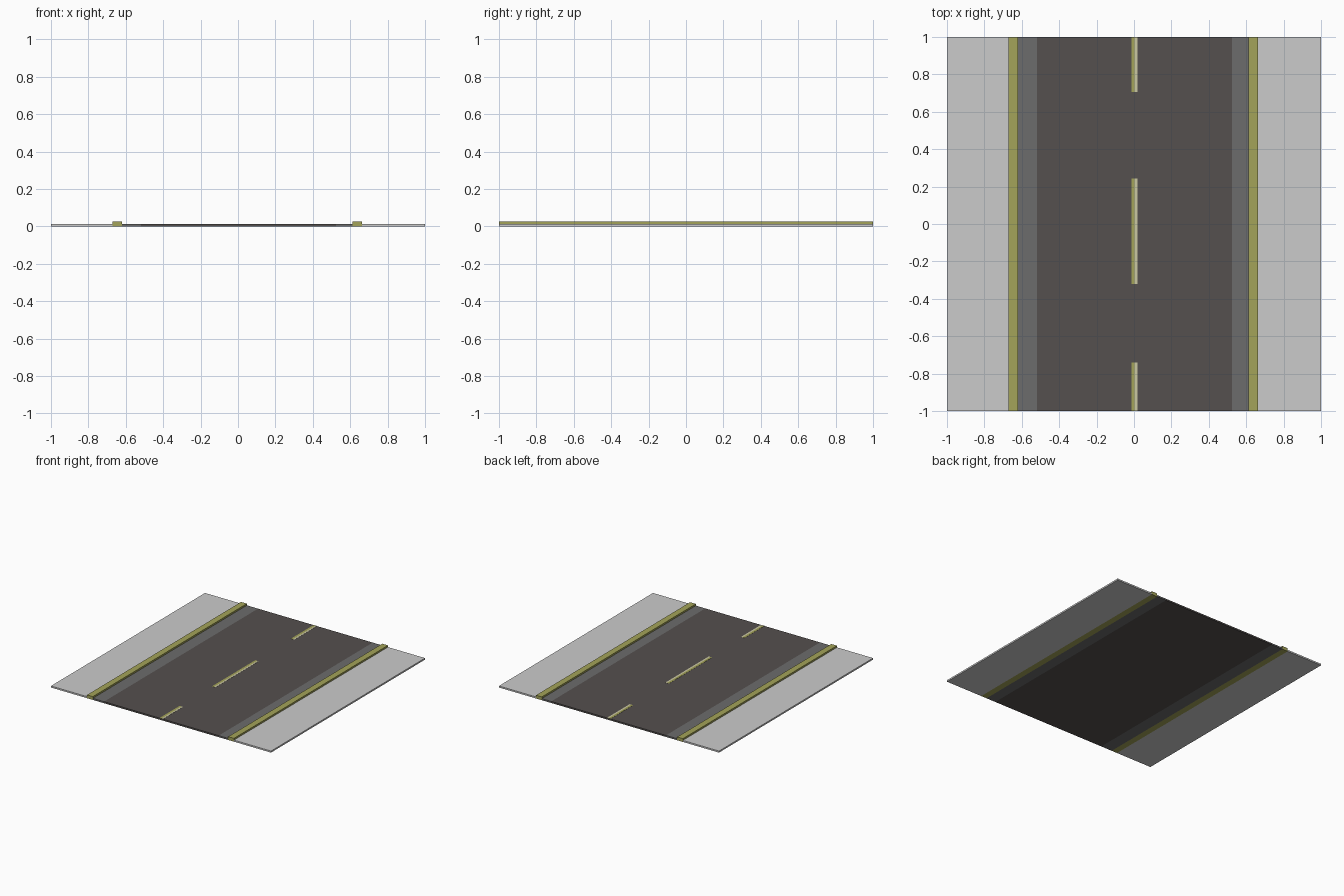
import bpy

if "Cube" in bpy.data.objects:
    bpy.data.objects.remove(bpy.data.objects["Cube"])

def material(name, r, g, b):
    m = bpy.data.materials.new(name)
    m.diffuse_color = (r, g, b, 1)
    m.use_nodes = True
    m.node_tree.nodes["Principled BSDF"].inputs["Base Color"].default_value = m.diffuse_color
    return m

asphalt = material("asphalt", 0.09, 0.08, 0.077)
gutter_grey = material("gutter_grey", 0.15, 0.15, 0.15)
curb_yellow = material("curb_yellow", 0.37, 0.37, 0.10)
paint_pale = material("paint_pale", 0.60, 0.58, 0.36)

def box(name, x0, x1, z0, z1, mat=None, y0=-1.0, y1=1.0):
    bpy.ops.mesh.primitive_cube_add(size=1)
    o = bpy.context.object
    o.name = name
    o.location = ((x0 + x1) / 2, (y0 + y1) / 2, (z0 + z1) / 2)
    o.scale = (x1 - x0, y1 - y0, z1 - z0)
    bpy.ops.object.transform_apply(location=True, rotation=False, scale=True)
    if mat:
        o.data.materials.append(mat)
    return o

GROUND = 0.013   # height of the pavement and road surface
CURB = 0.027     # height of the curbs

# Strips across the street, left to right
strips = [
    ("left_sidewalk", -1.0, -0.672, GROUND, None),
    ("left_curb", -0.672, -0.62, CURB, curb_yellow),
    ("left_gutter", -0.62, -0.518, GROUND, gutter_grey),
    ("roadway", -0.518, 0.525, GROUND, asphalt),
    ("right_gutter", 0.525, 0.611, GROUND, gutter_grey),
    ("right_curb", 0.611, 0.663, CURB, curb_yellow),
    ("right_sidewalk", 0.663, 1.0, GROUND, None),
]
for name, x0, x1, top, mat in strips:
    box(name, x0, x1, 0, top, mat)

# Two-tone dashes along the centre line
for i, (y0, y1) in enumerate([(-1.0, -0.74), (-0.32, 0.242), (0.706, 1.0)], 1):
    box(f"dash_{i}_yellow", -0.013, 0.004, GROUND, GROUND + 0.001, curb_yellow, y0, y1)
    box(f"dash_{i}_pale", 0.004, 0.018, GROUND, GROUND + 0.001, paint_pale, y0, y1)
